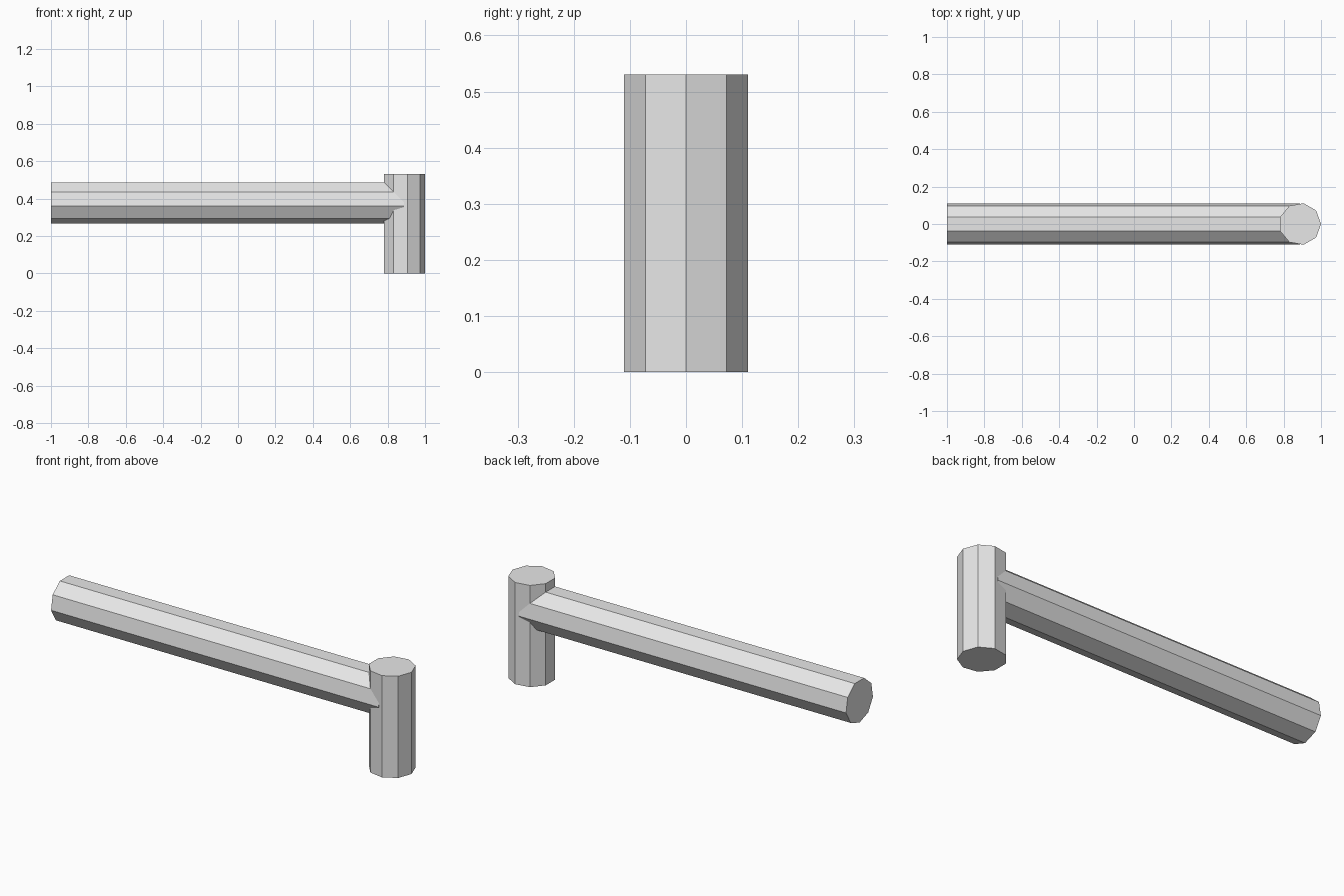
import bpy
import bmesh
from math import cos, sin, tau
from mathutils import Vector

cube = bpy.data.objects.get("Cube")
if cube:
    bpy.data.objects.remove(cube, do_unlink=True)

SIDES = 9
RADIUS = 0.1125
POST_X = 1 - RADIUS
BEAM_Z = 0.38

# Single plain grey for both parts
grey = bpy.data.materials.new("light_grey")
grey.use_nodes = True
grey.diffuse_color = (0.8, 0.8, 0.8, 1)
grey.node_tree.nodes["Principled BSDF"].inputs["Base Color"].default_value = (0.8, 0.8, 0.8, 1)


def prism(name, start, end, first_corner, second_axis):
    """Flat-sided nine-cornered bar from start to end, one corner along first_corner."""
    start, end = Vector(start), Vector(end)
    u, v = Vector(first_corner), Vector(second_axis)
    bm = bmesh.new()
    ring = [bm.verts.new(start + RADIUS * (u * cos(tau * i / SIDES) + v * sin(tau * i / SIDES)))
            for i in range(SIDES)]
    base = bm.faces.new(ring)
    top = bmesh.ops.extrude_face_region(bm, geom=[base], use_keep_orig=True)
    moved = [g for g in top["geom"] if isinstance(g, bmesh.types.BMVert)]
    bmesh.ops.translate(bm, vec=end - start, verts=moved)
    bmesh.ops.recalc_face_normals(bm, faces=bm.faces)
    mesh = bpy.data.meshes.new(name)
    bm.to_mesh(mesh)
    bm.free()
    mesh.materials.append(grey)
    obj = bpy.data.objects.new(name, mesh)
    bpy.context.collection.objects.link(obj)
    return obj


# Upright post with a corner pointing outward
prism("upright_post", (POST_X, 0, 0), (POST_X, 0, 0.53), (1, 0, 0), (0, 1, 0))

# Long horizontal beam, flat on top and a corner underneath, ending at the post's axis
prism("horizontal_beam", (-1, 0, BEAM_Z), (POST_X, 0, BEAM_Z), (0, 0, -1), (0, 1, 0))
